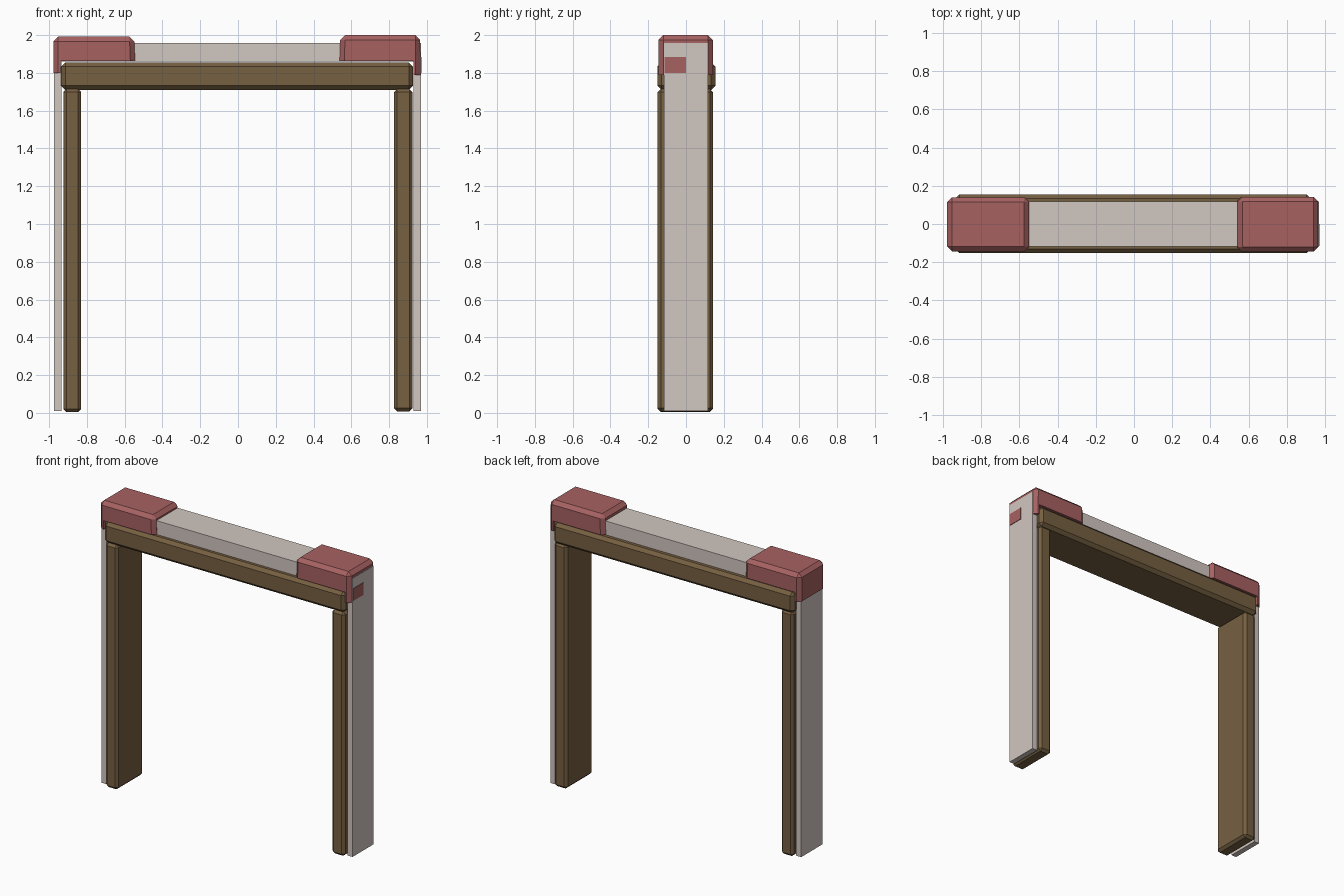
import bpy, bmesh

old = bpy.data.objects.get("Cube")
if old:
    bpy.data.objects.remove(old, do_unlink=True)


def material(name, rgb):
    m = bpy.data.materials.new(name)
    m.use_nodes = True
    m.diffuse_color = (*rgb, 1)
    m.node_tree.nodes["Principled BSDF"].inputs["Base Color"].default_value = (*rgb, 1)
    return m


plaster = material("pale plaster", (0.64, 0.57, 0.53))
wood = material("brown wood", (0.18, 0.115, 0.053))
brick = material("red brick", (0.39, 0.12, 0.12))


def extrude(name, profile, y0, y1, mat, bevel=0, above=-1):
    """Extrude an x-z profile along y, then chamfer the edges above a height."""
    bm = bmesh.new()
    face = bm.faces.new([bm.verts.new((x, y0, z)) for x, z in profile])
    new = bmesh.ops.extrude_face_region(bm, geom=[face])["geom"]
    moved = [v for v in new if isinstance(v, bmesh.types.BMVert)]
    bmesh.ops.translate(bm, verts=moved, vec=(0, y1 - y0, 0))
    bmesh.ops.recalc_face_normals(bm, faces=bm.faces)
    if bevel:
        edges = [e for e in bm.edges
                 if (e.verts[0].co.z + e.verts[1].co.z) / 2 > above]
        bmesh.ops.bevel(bm, geom=edges, offset=bevel, segments=1,
                        affect='EDGES', clamp_overlap=True)
    mesh = bpy.data.meshes.new(name)
    bm.to_mesh(mesh)
    bm.free()
    mesh.materials.append(mat)
    ob = bpy.data.objects.new(name, mesh)
    bpy.context.collection.objects.link(ob)
    return ob


def rect(x0, x1, z0, z1):
    return [(x0, z0), (x1, z0), (x1, z1), (x0, z1)]


# Plaster surround: one upside-down U
extrude("plaster_surround",
        [(-0.973, 0.01), (-0.934, 0.01), (-0.934, 1.86), (0.928, 1.86),
         (0.928, 0.01), (0.968, 0.01), (0.968, 1.957), (-0.973, 1.957)],
        -0.117, 0.117, plaster)

# Wooden frame: two posts and a wider beam
extrude("right_post", rect(-0.925, -0.83, 0.004, 1.715), -0.15, 0.143, wood, 0.017)
extrude("left_post", rect(0.826, 0.924, 0.008, 1.715), -0.15, 0.143, wood, 0.017)
extrude("beam", rect(-0.936, 0.926, 1.71, 1.856), -0.152, 0.155, wood, 0.022)

# Corner bricks, each with a lip folded down over the outer end
extrude("right_corner_brick",
        [(-0.978, 1.8), (-0.94, 1.8), (-0.94, 1.862), (-0.545, 1.862),
         (-0.55, 1.992), (-0.978, 1.992)],
        -0.143, 0.14, brick, 0.025, 1.87)
extrude("left_corner_brick",
        [(0.966, 1.79), (0.93, 1.79), (0.93, 1.862), (0.538, 1.862),
         (0.542, 2.0), (0.964, 2.0)],
        -0.145, 0.142, brick, 0.025, 1.87)

# Patch of brick showing through the plaster on the outer end
extrude("brick_patch", rect(0.965, 0.972, 1.8, 1.885), -0.115, 0.0, brick)
